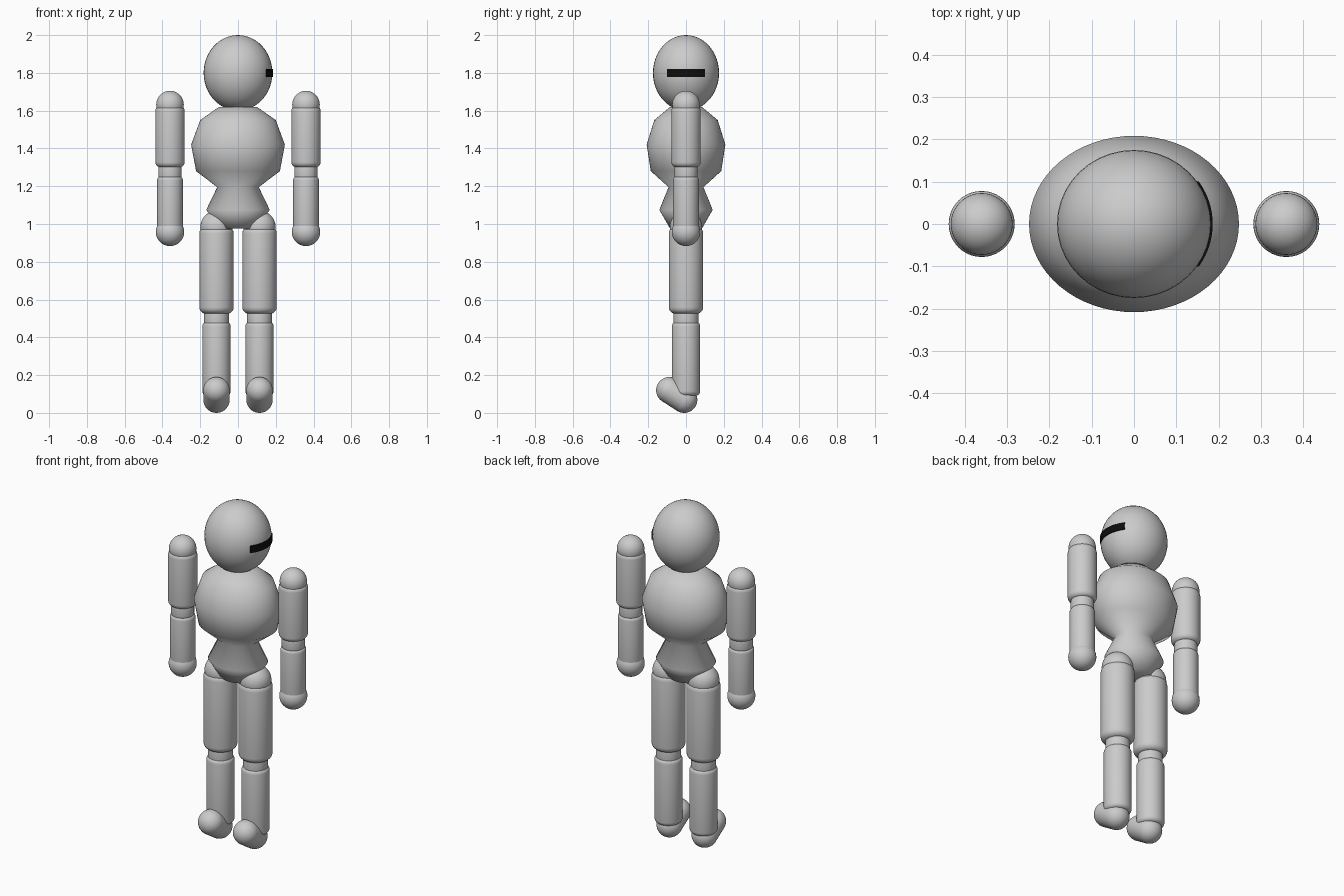
import bpy, bmesh, math
from mathutils import Vector

if "Cube" in bpy.data.objects:
    bpy.data.objects.remove(bpy.data.objects["Cube"])


def finish(name, bm, angle=60):
    bmesh.ops.recalc_face_normals(bm, faces=bm.faces)
    mesh = bpy.data.meshes.new(name)
    bm.to_mesh(mesh)
    bm.free()
    ob = bpy.data.objects.new(name, mesh)
    bpy.context.collection.objects.link(ob)
    bpy.ops.object.select_all(action='DESELECT')
    ob.select_set(True)
    bpy.context.view_layer.objects.active = ob
    bpy.ops.object.shade_smooth_by_angle(angle=math.radians(angle))
    return ob


def lathe(name, profile, loc=(0, 0, 0), y_scale=1.0, n=48, angle=60):
    """Closed solid of revolution from (radius, z) pairs, with flat caps."""
    bm = bmesh.new()
    rings = []
    for r, z in profile:
        rings.append([bm.verts.new((loc[0] + r * math.cos(2 * math.pi * i / n),
                                    loc[1] + r * y_scale * math.sin(2 * math.pi * i / n),
                                    loc[2] + z)) for i in range(n)])
    for a, b in zip(rings, rings[1:]):
        for i in range(n):
            j = (i + 1) % n
            bm.faces.new((a[i], a[j], b[j], b[i]))
    bm.faces.new(rings[0][::-1])
    bm.faces.new(rings[-1])
    return finish(name, bm, angle)


def limb(name, x, r, z0, z1, bevel):
    """Vertical cylinder with rounded rims."""
    arc = [(r - bevel + bevel * math.sin(t), bevel * (1 - math.cos(t)))
           for t in (math.pi / 2 * k / 5 for k in range(6))]
    prof = [(a, z0 + h) for a, h in arc] + [(a, z1 - h) for a, h in reversed(arc)]
    return lathe(name, prof, (x, 0, 0), n=40)


def ball(name, loc, radii):
    bm = bmesh.new()
    bmesh.ops.create_uvsphere(bm, u_segments=40, v_segments=24, radius=1)
    bmesh.ops.scale(bm, vec=radii, verts=bm.verts)
    bmesh.ops.translate(bm, vec=loc, verts=bm.verts)
    return finish(name, bm)


def capsule(name, a, b, r):
    """Sphere split at its equator and stretched from a to b."""
    a, b = Vector(a), Vector(b)
    d = b - a
    bm = bmesh.new()
    bmesh.ops.create_uvsphere(bm, u_segments=32, v_segments=21, radius=r)
    for v in bm.verts:
        v.co.z += d.length / 2 * (1 if v.co.z > 0 else -1)
    bmesh.ops.transform(bm, matrix=d.to_track_quat('Z', 'Y').to_matrix().to_4x4(), verts=bm.verts)
    bmesh.ops.translate(bm, vec=(a + b) / 2, verts=bm.verts)
    return finish(name, bm)


# Head
HX, HY, HZ = 0.182, 0.175, 0.2
ball("head", (0, 0, 1.8), (HX, HY, HZ))

# Dark visor strip wrapped round the +x side of the head
bm = bmesh.new()
rows = []
for k in range(17):
    y = -0.1 + 0.2 * k / 16
    c = math.sqrt(1 - (y / HY) ** 2)
    rows.append([bm.verts.new((x, y, z)) for x, z in
                 ((HX * c - 0.01, 1.778), (HX * c + 0.004, 1.778),
                  (HX * c + 0.004, 1.82), (HX * c - 0.01, 1.82))])
for p, q in zip(rows, rows[1:]):
    for i in range(4):
        j = (i + 1) % 4
        bm.faces.new((p[i], p[j], q[j], q[i]))
bm.faces.new(rows[0])
bm.faces.new(rows[-1])
visor = finish("visor", bm, 30)
black = bpy.data.materials.new("black")
black.diffuse_color = (0.004, 0.004, 0.004, 1)
black.use_nodes = True
black.node_tree.nodes["Principled BSDF"].inputs["Base Color"].default_value = black.diffuse_color
visor.data.materials.append(black)

# Torso and pelvis, one oval loft with a pinched waist
lathe("torso", [(0.10, 0.975), (0.168, 1.075), (0.11, 1.195), (0.222, 1.28),
                (0.248, 1.42), (0.2, 1.55), (0.1, 1.62)], y_scale=0.84, n=64, angle=80)

for side, s in (("left", -1), ("right", 1)):
    # Arm
    x = 0.36 * s
    ball(side + "_shoulder", (x, 0, 1.632), (0.073,) * 3)
    limb(side + "_upper_arm", x, 0.078, 1.3, 1.625, 0.028)
    limb(side + "_elbow", x, 0.062, 1.235, 1.315, 0.02)
    limb(side + "_forearm", x, 0.068, 0.965, 1.252, 0.02)
    ball(side + "_hand", (x, 0, 0.958), (0.075,) * 3)
    # Leg
    x = 0.114 * s
    ball(side + "_hip", (x, 0, 0.985), (0.085,) * 3)
    limb(side + "_thigh", x, 0.091, 0.525, 0.985, 0.035)
    limb(side + "_knee", x, 0.066, 0.45, 0.545, 0.022)
    limb(side + "_shin", x, 0.075, 0.09, 0.483, 0.025)
    # Foot with raised toe
    capsule(side + "_foot", (x, -0.01, 0.07), (x, -0.088, 0.12), 0.07)
